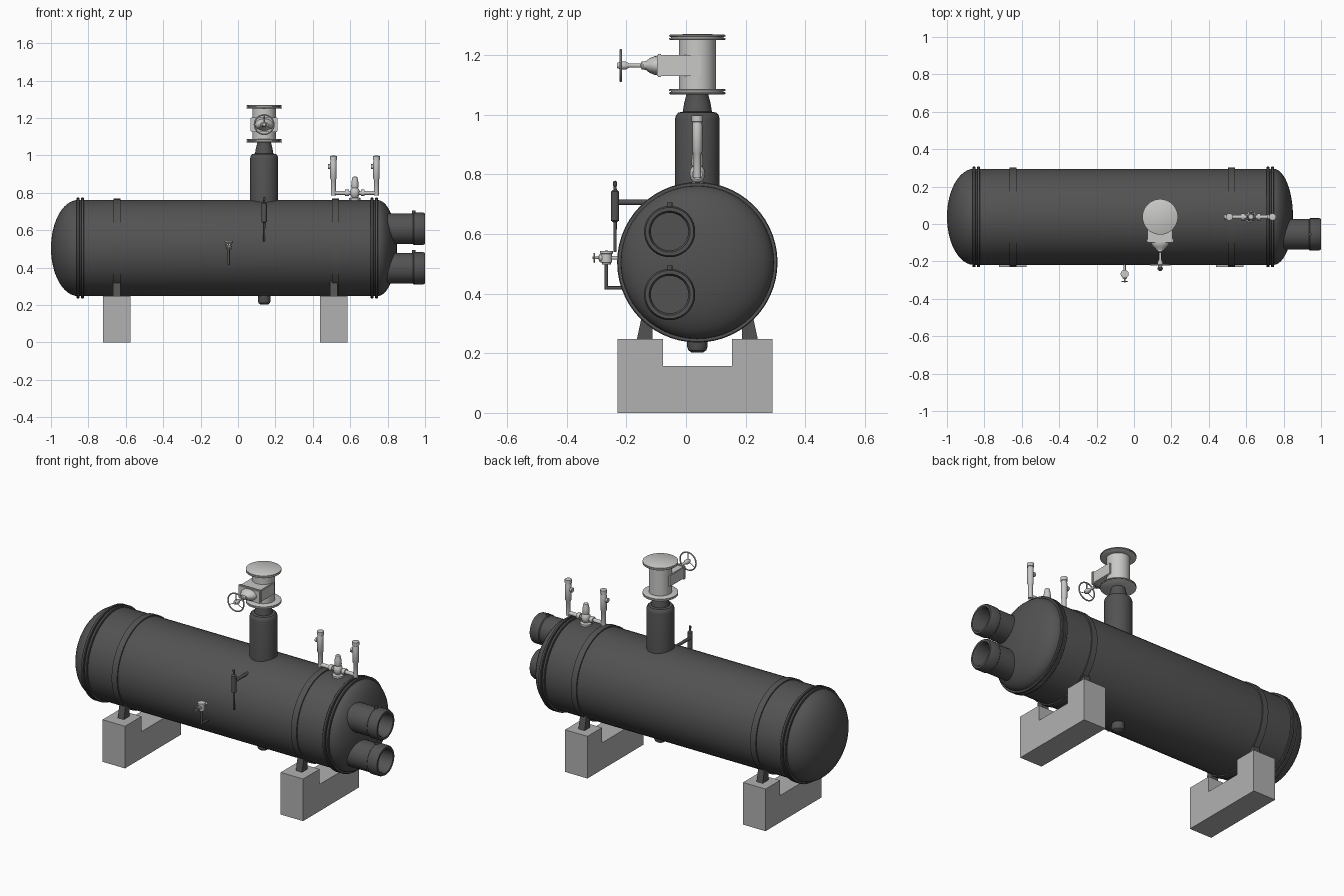
import bpy, bmesh, math
from mathutils import Vector, Matrix

if "Cube" in bpy.data.objects:
    bpy.data.objects.remove(bpy.data.objects["Cube"])


def material(name, r, g, b):
    m = bpy.data.materials.new(name)
    m.diffuse_color = (r, g, b, 1)
    m.use_nodes = True
    m.node_tree.nodes["Principled BSDF"].inputs["Base Color"].default_value = m.diffuse_color
    return m


DARK = material("dark grey paint", 0.085, 0.085, 0.085)
LIGHT = material("light grey metal", 0.58, 0.58, 0.57)
CONCRETE = material("concrete grey", 0.44, 0.44, 0.44)
X, Y, Z = Vector((1, 0, 0)), Vector((0, 1, 0)), Vector((0, 0, 1))
CY, CZ, R = 0.038, 0.505, 0.257  # tank axis and radius


def finish(bm, name, mat):
    bmesh.ops.remove_doubles(bm, verts=bm.verts, dist=1e-5)
    bmesh.ops.recalc_face_normals(bm, faces=bm.faces)
    me = bpy.data.meshes.new(name)
    bm.to_mesh(me)
    bm.free()
    me.materials.append(mat)
    ob = bpy.data.objects.new(name, me)
    bpy.context.collection.objects.link(ob)
    return ob


def lathe(name, mat, origin, axis, profile, seg=24, squash=1.0):
    """Revolve (radius, distance) points about an axis through origin."""
    bm = bmesh.new()
    u = Y if abs(axis.x) > 0.9 else X
    v = axis.cross(u)
    rings = []
    for r, t in profile:
        r = max(r, 0)
        rings.append([bm.verts.new(Vector(origin) + axis * t
                      + u * (r * math.cos(2 * math.pi * i / seg))
                      + v * (r * squash * math.sin(2 * math.pi * i / seg)))
                      for i in range(seg)])
    for a, b in zip(rings, rings[1:]):
        for i in range(seg):
            j = (i + 1) % seg
            bm.faces.new((a[i], a[j], b[j], b[i]))
    return finish(bm, name, mat)


def rod(name, mat, origin, axis, r, t0, t1, seg=16):
    return lathe(name, mat, origin, axis, [(0, t0), (r, t0), (r, t1), (0, t1)], seg)


def prism(name, mat, pts, x0, x1, bevel=0):
    """Extrude a (y, z) outline along x."""
    bm = bmesh.new()
    f = bm.faces.new([bm.verts.new((x0, y, z)) for y, z in pts])
    ext = bmesh.ops.extrude_face_region(bm, geom=[f])
    bmesh.ops.translate(bm, vec=(x1 - x0, 0, 0),
                        verts=[e for e in ext["geom"] if isinstance(e, bmesh.types.BMVert)])
    if bevel:
        bmesh.ops.bevel(bm, geom=list(bm.edges), offset=bevel, segments=2, affect='EDGES')
    return finish(bm, name, mat)


def handwheel(name, mat, c, r, tube):
    """Rim with three spokes, facing along y."""
    rim = [(r + tube * math.cos(a), tube * math.sin(a))
           for a in [math.tau * k / 8 for k in range(9)]]
    lathe(name + "_rim", mat, c, Y, rim, 28)
    for k in range(3):
        a = math.pi / 2 + math.tau * k / 3
        rod(f"{name}_spoke_{k+1}", mat, c, Vector((math.cos(a), 0, math.sin(a))),
            tube * 0.9, 0, r, 8)


def ellipse(x0, a, sign):
    return [(R * math.cos(k * math.pi / 24), x0 + sign * a * math.sin(k * math.pi / 24))
            for k in range(13)]


# tank shell with elliptical ends
lathe("tank_shell", DARK, (0, CY, CZ), X,
      ellipse(-0.855, 0.145, -1)[::-1] + ellipse(0.745, 0.105, 1), 56)

# end flange pairs and strap bands
for n, x0 in (("left", -0.863), ("right", 0.709)):
    for k in range(2):
        x = x0 + 0.023 * k
        lathe(f"{n}_flange_{k+1}", DARK, (x, CY, CZ), X,
              [(0.25, 0), (0.266, 0), (0.269, 0.003), (0.269, 0.013), (0.266, 0.016), (0.25, 0.016)], 56)
for n, x in (("left", -0.647), ("right", 0.521)):
    lathe(f"{n}_strap", DARK, (x, CY, CZ), X,
          [(0.25, -0.018), (0.264, -0.018), (0.264, 0.018), (0.25, 0.018)], 56)

# concrete saddles and steel feet
for n, x in (("left", -0.648), ("right", 0.512)):
    prism(f"{n}_saddle", CONCRETE,
          [(-0.23, 0), (0.29, 0), (0.29, 0.248), (0.155, 0.248), (0.155, 0.158),
           (-0.077, 0.158), (-0.077, 0.248), (-0.23, 0.248)], x - 0.073, x + 0.073)
    for side, s in (("front", -1), ("back", 1)):
        prism(f"{n}_{side}_foot", DARK,
              [(CY + s * d, z) for d, z in
               ((0.150, 0.246), (0.203, 0.246), (0.185, 0.33), (0.150, 0.33))],
              x - 0.02, x + 0.02)

# two open nozzles on the right end
for n, z in (("upper", 0.608), ("lower", 0.397)):
    lathe(f"{n}_nozzle", DARK, (0, -0.055, z), X,
          [(0, 0.74), (0.081, 0.74), (0.081, 0.935), (0.086, 0.94), (0.086, 0.99),
           (0.081, 1.0), (0.069, 1.0), (0.063, 0.99), (0.063, 0.85), (0, 0.85)], 36)
    rod(f"{n}_nozzle_plug", DARK, (0.94, -0.055, z), Z, 0.009, 0.07, 0.097, 12)

# steam dome with rounded shoulder and neck
PX = 0.14
lathe("steam_dome", DARK, (PX, CY, 0), Z,
      [(0, 0.7), (0.075, 0.7), (0.075, 0.985), (0.072, 0.998), (0.064, 1.007), (0.049, 1.01),
       (0.044, 1.04), (0.037, 1.066), (0.037, 1.08), (0, 1.08)], 36)
# drain cap beneath
lathe("drain_cap", DARK, (PX, CY, 0), Z,
      [(0, 0.202), (0.02, 0.203), (0.03, 0.21), (0.034, 0.222), (0.034, 0.27), (0, 0.27)], 24)

# gate valve body and flanges
lathe("gate_valve_body", LIGHT, (PX, CY, 0), Z,
      [(0, 1.068), (0.09, 1.068), (0.095, 1.071), (0.095, 1.075), (0.088, 1.076), (0.088, 1.079),
       (0.095, 1.08), (0.095, 1.084), (0.09, 1.087), (0.062, 1.087), (0.062, 1.25),
       (0.09, 1.25), (0.095, 1.253), (0.095, 1.257), (0.088, 1.258), (0.088, 1.261),
       (0.095, 1.262), (0.095, 1.266), (0.09, 1.269), (0, 1.271)], 40)
VZ = 1.165
prism("gate_housing", LIGHT, [(-0.085, VZ - 0.035), (0.05, VZ - 0.035),
                              (0.05, VZ + 0.035), (-0.085, VZ + 0.035)], PX - 0.067, PX + 0.067, 0.004)
prism("gate_housing_flange", LIGHT, [(-0.098, VZ - 0.039), (-0.08, VZ - 0.039),
                                     (-0.08, VZ + 0.039), (-0.098, VZ + 0.039)], PX - 0.072, PX + 0.072, 0.004)
lathe("gate_bonnet", LIGHT, (PX, 0, VZ), -Y,
      [(0, 0.09), (0.05, 0.09), (0.048, 0.105), (0.038, 0.122), (0.024, 0.133),
       (0.02, 0.143), (0, 0.143)], 24, 0.65)
lathe("gate_stem", LIGHT, (PX, 0, VZ), -Y,
      [(0, 0.13), (0.014, 0.13), (0.014, 0.148), (0.007, 0.152), (0.007, 0.19),
       (0.014, 0.203), (0.014, 0.218), (0.008, 0.232), (0, 0.232)], 16)
handwheel("gate_handwheel", LIGHT, (PX, -0.219, VZ), 0.052, 0.004)

# twin relief valve manifold on top of the tank
MX, MZ = 0.625, 0.8
rod("manifold_pipe", LIGHT, (MX, CY, MZ), X, 0.011, -0.115, 0.115)
lathe("manifold_valve", LIGHT, (MX, CY, 0), Z,
      [(0, 0.75), (0.031, 0.75), (0.031, 0.772), (0.016, 0.776), (0.022, 0.785), (0.026, 0.80),
       (0.024, 0.815), (0.017, 0.826), (0.02, 0.835), (0.018, 0.86), (0.013, 0.885), (0, 0.888)], 20)
for s in (-1, 1):
    n = "left" if s < 0 else "right"
    rod(f"{n}_manifold_nut", LIGHT, (MX + s * 0.042, CY, MZ), X, 0.018, -0.01, 0.01, 12)
    x = MX + s * 0.115
    lathe(f"{n}_relief_valve", LIGHT, (x, CY, 0), Z,
          [(0, 0.787), (0.013, 0.787), (0.013, 0.87), (0.017, 0.876), (0.017, 0.965),
           (0.016, 0.968), (0.016, 0.975), (0.019, 0.977), (0.019, 0.997), (0, 1.0)], 20)
    rod(f"{n}_relief_side_port", LIGHT, (x, CY, 0.94), -X, 0.009, 0, 0.024, 12)
    rod(f"{n}_relief_side_cap", LIGHT, (x, CY, 0.94), -X, 0.013, 0.018, 0.029, 12)

# slim level device on the front
lathe("level_device", DARK, (PX, -0.238, 0), Z,
      [(0, 0.54), (0.005, 0.54), (0.006, 0.64), (0.014, 0.645), (0.014, 0.742), (0.006, 0.748),
       (0.005, 0.76), (0.007, 0.763), (0.007, 0.775), (0, 0.779)], 16)
rod("level_device_pipe", DARK, (PX, 0, 0.706), Y, 0.009, -0.238, -0.06)

# small sampling valve on the front
SX, SY, SZ = -0.05, -0.267, 0.52
lathe("sample_valve_body", LIGHT, (SX, SY, 0), Z,
      [(0, 0.497), (0.015, 0.497), (0.015, 0.503), (0.019, 0.505), (0.019, 0.533),
       (0.022, 0.535), (0.022, 0.543), (0, 0.544)], 16)
lathe("sample_valve_stem", LIGHT, (SX, 0, SZ), -Y,
      [(0, 0.20), (0.006, 0.20), (0.006, 0.275), (0.012, 0.278), (0.012, 0.291), (0.004, 0.294),
       (0.004, 0.314), (0, 0.314)], 12)
handwheel("sample_handwheel", LIGHT, (SX, -0.308, SZ), 0.014, 0.003)
rod("sample_drop_pipe", DARK, (SX, SY, 0), Z, 0.006, 0.414, 0.50, 12)
rod("sample_return_pipe", DARK, (SX, 0, 0.419), Y, 0.006, SY - 0.005, -0.19, 12)

bpy.ops.object.select_all(action='SELECT')
bpy.context.view_layer.objects.active = bpy.data.objects["tank_shell"]
bpy.ops.object.shade_smooth_by_angle(angle=math.radians(35))
